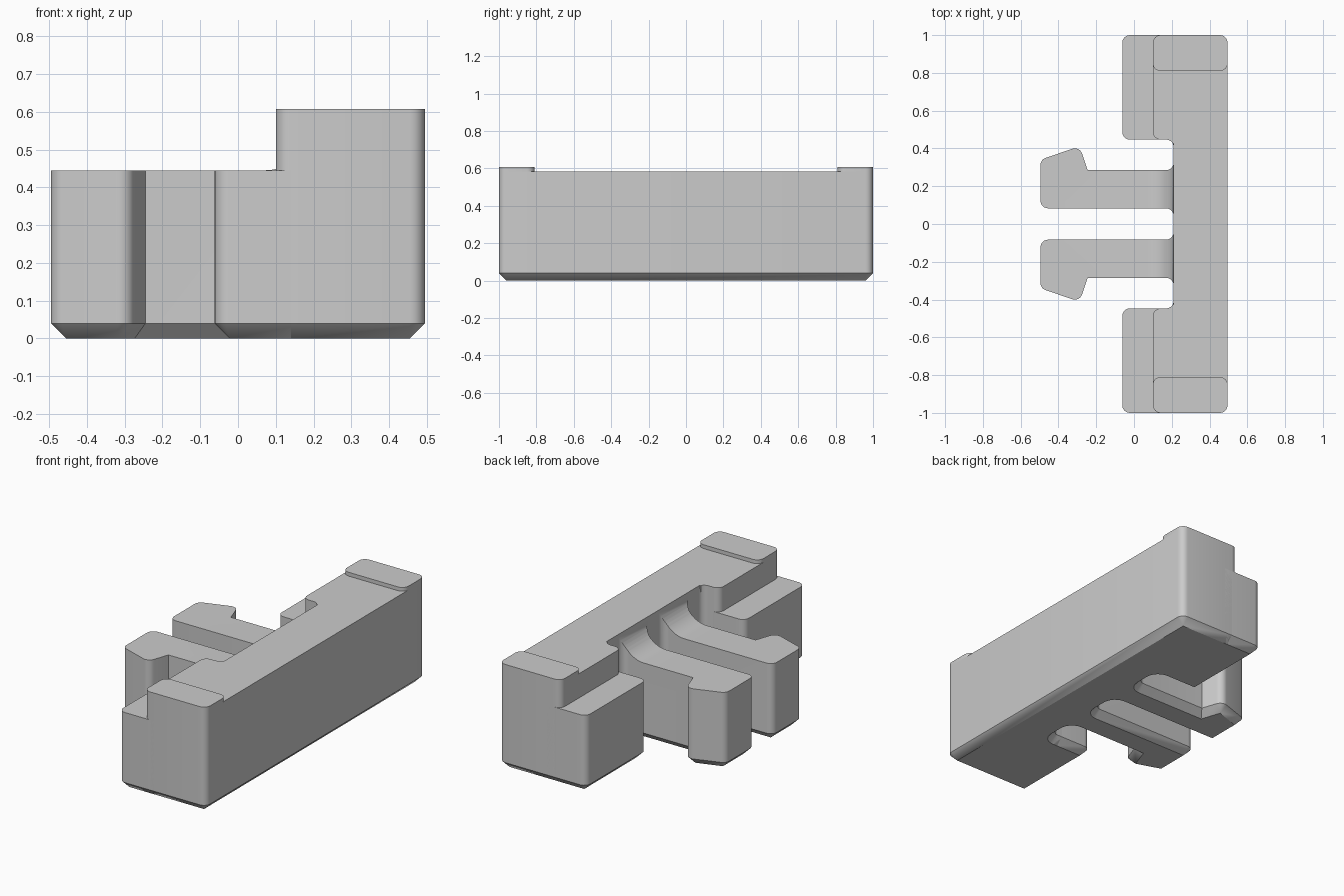
import bpy, bmesh, math
from mathutils import Vector

if "Cube" in bpy.data.objects:
    bpy.data.objects.remove(bpy.data.objects["Cube"])

grey = bpy.data.materials.new("plain grey")
grey.use_nodes = True
colour = (0.6, 0.6, 0.6, 1)
grey.diffuse_color = colour
grey.node_tree.nodes["Principled BSDF"].inputs["Base Color"].default_value = colour

R = 0.04        # corner radius and bottom chamfer
SHELF = 0.445   # height of shelves and arms
TOP = 0.585     # height of the rail


def rounded(corners, inset=0.0, steps=6):
    """Round a counter-clockwise outline of (x, y, radius) corners, moved inward."""
    points = []
    for i, (x, y, r) in enumerate(corners):
        c = Vector((x, y))
        before = (Vector(corners[i - 1][:2]) - c).normalized()
        after = (Vector(corners[(i + 1) % len(corners)][:2]) - c).normalized()
        bisector = (before + after).normalized()
        sine = math.sin(before.angle(after) / 2)
        side = 1 if after.x * before.y - after.y * before.x > 0 else -1
        if r == 0:
            points.append(c + bisector * side * inset / sine)
            continue
        centre = c + bisector * r / sine
        start = (c + before * before.dot(bisector) * r / sine - centre).normalized()
        end = (c + after * after.dot(bisector) * r / sine - centre).normalized()
        for k in range(steps + 1):
            direction = start.slerp(end, k / steps)
            points.append(centre + direction * (r - side * inset))
    return points


def loft(name, layers):
    """Skin stacked closed loops of 3D points and cap both ends."""
    bm = bmesh.new()
    loops = [[bm.verts.new(p) for p in layer] for layer in layers]
    n = len(loops[0])
    for low, high in zip(loops, loops[1:]):
        for i in range(n):
            j = (i + 1) % n
            bm.faces.new((low[i], low[j], high[j], high[i]))
    bm.faces.new(loops[0][::-1])
    bm.faces.new(loops[-1])
    bmesh.ops.remove_doubles(bm, verts=bm.verts, dist=0.0005)
    bmesh.ops.recalc_face_normals(bm, faces=bm.faces)
    mesh = bpy.data.meshes.new(name)
    bm.to_mesh(mesh)
    bm.free()
    mesh.materials.append(grey)
    obj = bpy.data.objects.new(name, mesh)
    bpy.context.collection.objects.link(obj)
    return obj


def prism(name, corners, bottom, top, chamfer=0.0):
    heights = [(bottom, chamfer), (bottom + chamfer, 0), (top, 0)] if chamfer else [(bottom, 0), (top, 0)]
    return loft(name, [[(p.x, p.y, z) for p in rounded(corners, d)] for z, d in heights])


def smooth(obj):
    bpy.ops.object.select_all(action='DESELECT')
    obj.select_set(True)
    bpy.context.view_layer.objects.active = obj
    bpy.ops.object.shade_smooth_by_angle(angle=math.radians(30))


# Rail with two hooked arms: half outline from the back outer corner, then mirrored
half = [(0.495, 1, R), (0.10, 1, R), (0.10, 0.447, R), (0.21, 0.447, R),
        (0.21, 0.285, R), (-0.245, 0.285, 0), (-0.288, 0.411, R),
        (-0.495, 0.341, R), (-0.495, 0.083, R), (0.21, 0.083, R)]
outline = half + [(x, -y, r) for x, y, r in reversed(half)]
body = prism("rail_and_arms", outline, 0, TOP, R)

# Cutter lowers the arms and leaves a curved root against the rail
ROOT = TOP - SHELF
profile = [(-0.7, 0.8), (-0.7, SHELF)]
for k in range(13):
    a = math.pi / 2 * k / 12
    profile.append((0.21 - ROOT + ROOT * math.sin(a), SHELF + ROOT * (1 - math.cos(a))))
profile.append((0.21, 0.8))
cutter = loft("arm_cutter", [[(x, y, z) for x, z in profile] for y in (-0.427, 0.427)])
cutter.hide_render = True
cutter.hide_viewport = True
cut = body.modifiers.new("lower arms", 'BOOLEAN')
cut.operation = 'DIFFERENCE'
cut.solver = 'EXACT'
cut.object = cutter
bpy.context.view_layer.update()
evaluated = body.evaluated_get(bpy.context.evaluated_depsgraph_get())
body.data = bpy.data.meshes.new_from_object(evaluated)
body.modifiers.clear()
bpy.data.objects.remove(cutter)
smooth(body)

# Low shelf and raised pad at each end
for side, label in ((1, "back"), (-1, "front")):
    shelf = [(-0.062, 0.447, R), (0.19, 0.447, 0), (0.19, 1, 0), (-0.062, 1, R)]
    pad = [(0.10, 0.81, R), (0.495, 0.81, R), (0.495, 1, R), (0.10, 1, R)]
    if side < 0:
        shelf, pad = ([(x, -y, r) for x, y, r in reversed(c)] for c in (shelf, pad))
    smooth(prism(label + "_shelf", shelf, 0, SHELF, R))
    smooth(prism(label + "_pad", pad, TOP, 0.607))
